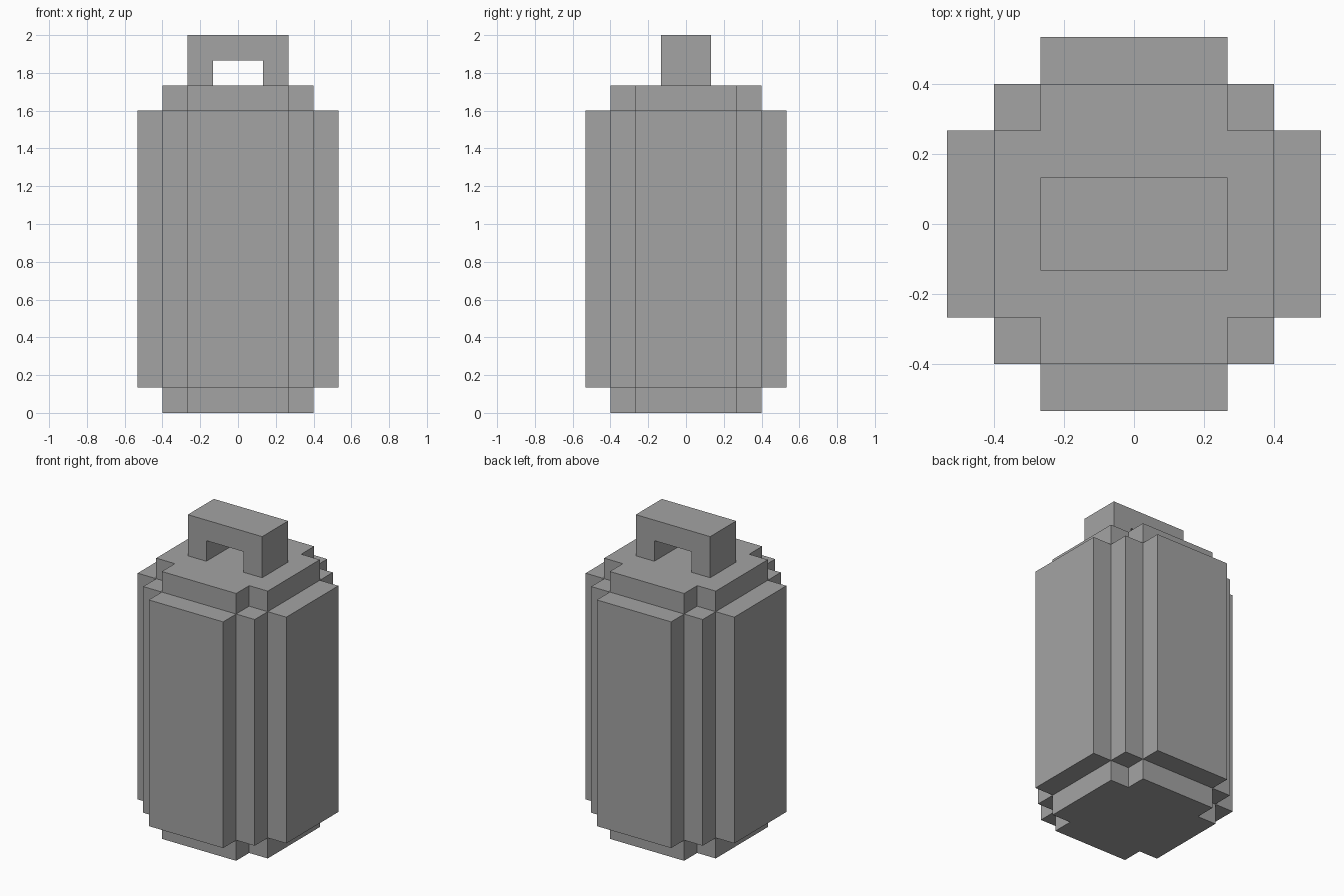
import bpy
import bmesh
from mathutils import Vector

cube = bpy.data.objects.get("Cube")
if cube:
    bpy.data.objects.remove(cube, do_unlink=True)

U = 2 / 15  # one block step

grey = bpy.data.materials.new("plain grey")
grey.use_nodes = True
COLOUR = (0.37, 0.37, 0.37, 1)
grey.diffuse_color = COLOUR
grey.node_tree.nodes["Principled BSDF"].inputs["Base Color"].default_value = COLOUR


def extrude_outline(name, points, direction):
    """Make a closed flat-shaded solid by extruding an outline (in block steps)."""
    bm = bmesh.new()
    face = bm.faces.new([bm.verts.new(Vector(p) * U) for p in points])
    result = bmesh.ops.extrude_face_region(bm, geom=[face], use_keep_orig=True)
    top = [v for v in result["geom"] if isinstance(v, bmesh.types.BMVert)]
    bmesh.ops.translate(bm, verts=top, vec=Vector(direction) * U)
    bmesh.ops.recalc_face_normals(bm, faces=bm.faces)
    mesh = bpy.data.meshes.new(name)
    bm.to_mesh(mesh)
    bm.free()
    mesh.materials.append(grey)
    obj = bpy.data.objects.new(name, mesh)
    bpy.context.collection.objects.link(obj)
    return obj


def stepped_prism(name, corner, z0, z1):
    """Turn one stepped corner four times about z and extrude it upwards."""
    outline = []
    for _ in range(4):
        outline += [(x, y, z0) for x, y in corner]
        corner = [(-y, x) for x, y in corner]
    return extrude_outline(name, outline, (0, 0, z1 - z0))


# Caps with a single notch at each corner
cap_corner = [(3, 2), (2, 2), (2, 3)]
stepped_prism("bottom_cap", cap_corner, 0, 1)
stepped_prism("top_cap", cap_corner, 12, 13)

# Main body with double-stepped corners
body_corner = [(4, 2), (3, 2), (3, 3), (2, 3), (2, 4)]
stepped_prism("body", body_corner, 1, 12)

# Carry handle: an arch extruded front to back
arch = [(-2, 13), (-2, 15), (2, 15), (2, 13), (1, 13), (1, 14), (-1, 14), (-1, 13)]
extrude_outline("handle", [(x, -1, z) for x, z in arch], (0, 2, 0))
